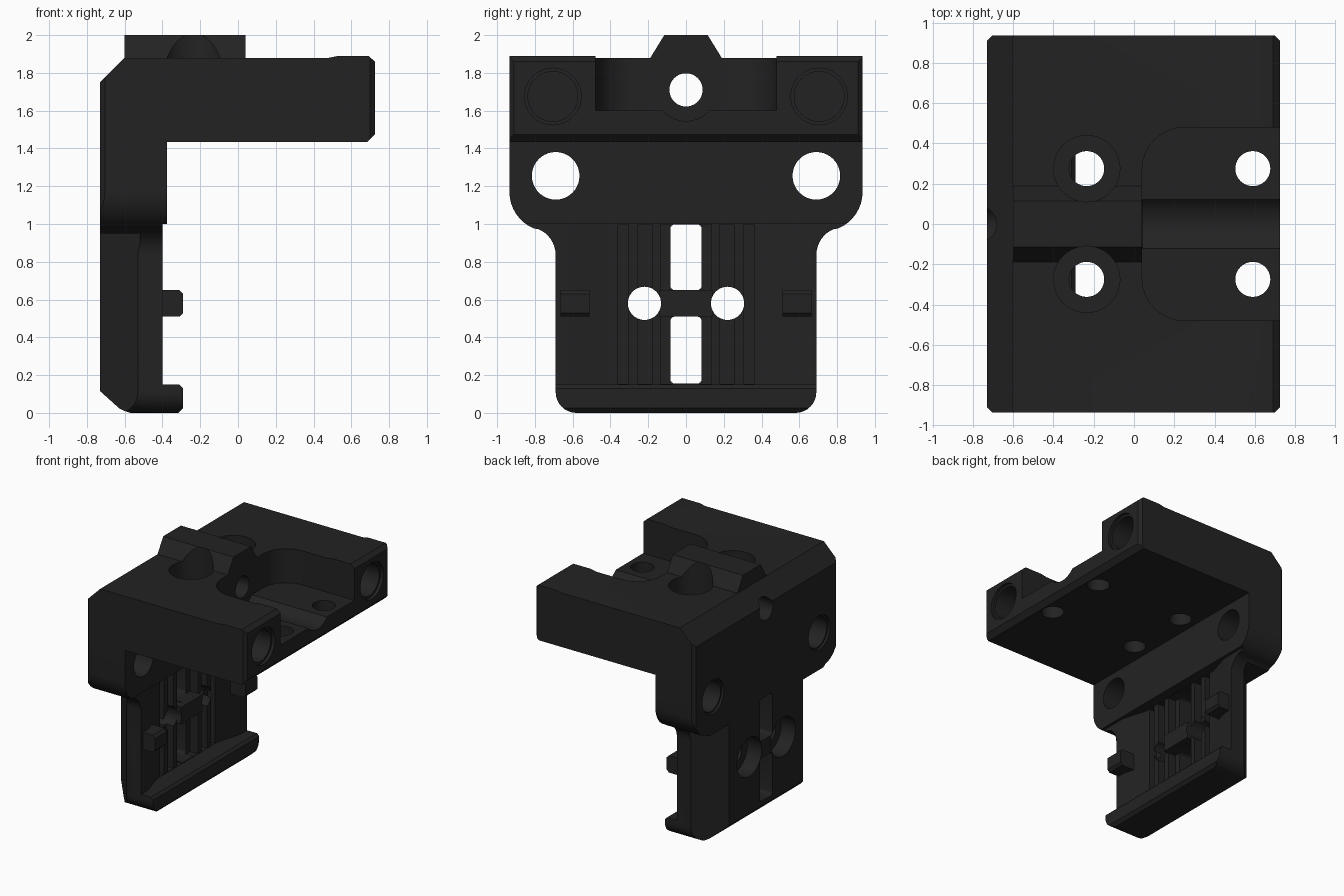
import bpy, bmesh, math
from mathutils import Vector

if "Cube" in bpy.data.objects:
    bpy.data.objects.remove(bpy.data.objects["Cube"])

mat = bpy.data.materials.new("charcoal plastic")
mat.diffuse_color = (0.0165, 0.0165, 0.0165, 1)
mat.use_nodes = True
mat.node_tree.nodes["Principled BSDF"].inputs["Base Color"].default_value = mat.diffuse_color


def prism(name, pts, axis, lo, hi):
    """Extrude a 2D outline along an axis: x uses (y,z), y uses (x,z), z uses (x,y)."""
    place = {'x': lambda a, b, t: (t, a, b), 'y': lambda a, b, t: (a, t, b),
             'z': lambda a, b, t: (a, b, t)}[axis]
    bm = bmesh.new()
    face = bm.faces.new([bm.verts.new(place(a, b, lo)) for a, b in pts])
    ext = bmesh.ops.extrude_face_region(bm, geom=[face])
    moved = [g for g in ext['geom'] if isinstance(g, bmesh.types.BMVert)]
    bmesh.ops.translate(bm, verts=moved, vec=Vector(place(0, 0, hi - lo)))
    bmesh.ops.recalc_face_normals(bm, faces=bm.faces)
    me = bpy.data.meshes.new(name)
    bm.to_mesh(me)
    bm.free()
    me.materials.append(mat)
    ob = bpy.data.objects.new(name, me)
    bpy.context.collection.objects.link(ob)
    return ob


def circle(a, b, r, n=40):
    return [(a + r * math.cos(2 * math.pi * i / n), b + r * math.sin(2 * math.pi * i / n))
            for i in range(n)]


def rect(a0, b0, a1, b1, r=0.0, n=8):
    if not r:
        return [(a0, b0), (a1, b0), (a1, b1), (a0, b1)]
    pts = []
    for k, (a, b) in enumerate([(a1 - r, b1 - r), (a0 + r, b1 - r), (a0 + r, b0 + r), (a1 - r, b0 + r)]):
        for i in range(n + 1):
            t = math.pi / 2 * (k + i / n)
            pts.append((a + r * math.cos(t), b + r * math.sin(t)))
    return pts


def boolean(target, other, op='DIFFERENCE'):
    """Apply a boolean and discard the helper."""
    m = target.modifiers.new("bool", 'BOOLEAN')
    m.operation, m.object, m.solver = op, other, 'EXACT'
    bpy.context.view_layer.objects.active = target
    bpy.ops.object.modifier_apply(modifier=m.name)
    bpy.data.objects.remove(other, do_unlink=True)


# L-shaped side profile with bottom lip
body = prism("bracket_body", [
    (-0.73, 1.75), (-0.60, 1.88), (0.48, 1.88), (0.53, 1.89), (0.69, 1.89), (0.725, 1.86),
    (0.725, 1.475), (0.685, 1.435), (-0.375, 1.435), (-0.375, 1.0), (-0.40, 1.0),
    (-0.40, 0.15), (-0.31, 0.15), (-0.29, 0.13), (-0.29, 0.025), (-0.315, 0.0),
    (-0.57, 0.0), (-0.60, 0.01), (-0.63, 0.025), (-0.73, 0.115)], 'y', -0.95, 0.95)

# Shouldered outline seen along x
half = [(0.935, 2.1), (0.935, 1.17)]
for i in range(1, 9):                      # convex shoulder
    t = -math.radians(68) * i / 8
    half.append((0.725 + 0.21 * math.cos(t), 1.17 + 0.21 * math.sin(t)))
for i in range(0, 9):                      # concave neck
    t = math.radians(112 + 68 * i / 8)
    half.append((0.84 + 0.15 * math.cos(t), 0.835 + 0.15 * math.sin(t)))
for i in range(0, 9):                      # rounded foot corner
    t = -math.pi / 2 * i / 8
    half.append((0.58 + 0.11 * math.cos(t), 0.11 + 0.11 * math.sin(t)))
boolean(body, prism("outline", half + [(-y, z) for y, z in reversed(half)], 'x', -1, 1), 'INTERSECT')

# Chamfered vertical edges
c = 0.025
boolean(body, prism("plan", [
    (-0.73, -0.935 + c), (-0.73 + c, -0.935), (0.725 - c, -0.935), (0.725, -0.935 + c),
    (0.725, 0.935 - c), (0.725 - c, 0.935), (-0.73 + c, 0.935), (-0.73, 0.935 - c)],
    'z', -0.1, 2.1), 'INTERSECT')

# Top ridge
boolean(body, prism("ridge", [(-0.195, 1.87), (0.195, 1.87), (0.115, 2.0), (-0.115, 2.0)],
                    'x', -0.60, 0.04), 'UNION')

# Recessed centre of the plate
boolean(body, prism("recess", [(-0.395, -0.62), (-0.46, -0.40), (-0.46, 0.40), (-0.395, 0.62),
                               (-0.385, 0.62), (-0.385, -0.62)], 'z', 0.15, 1.0))
# Cross bar between the slots
boolean(body, prism("bar", rect(-0.14, 0.51, 0.14, 0.65), 'x', -0.55, -0.42), 'UNION')

# Open pocket with a round groove in its floor
boolean(body, prism("pocket", rect(0.04, -0.48, 1.2, 0.48, 0.21), 'z', 1.60, 2.1))
boolean(body, prism("groove", circle(0, 1.71, 0.165), 'x', 0.041, 0.9))
# Cable hole along the arm
boolean(body, prism("cable_hole", circle(0, 1.71, 0.088), 'x', -0.9, 0.2))

for s in (-1, 1):
    # Vertical screw holes and counterbores
    boolean(body, prism("bore", circle(-0.235, s * 0.275, 0.165), 'z', 1.62, 2.1))
    boolean(body, prism("screw", circle(-0.235, s * 0.275, 0.087), 'z', 1.40, 1.7))
    boolean(body, prism("screw", circle(0.59, s * 0.275, 0.087), 'z', 1.3, 1.7))
    # Round sockets in the arm end
    boolean(body, prism("socket", circle(s * 0.705, 1.675, 0.15), 'x', 0.70, 0.9))
    boolean(body, prism("socket", circle(s * 0.705, 1.675, 0.132), 'x', 0.50, 0.71))
    # Large shoulder holes
    boolean(body, prism("shoulder_hole", circle(s * 0.69, 1.255, 0.126), 'x', -0.9, -0.2))
    boolean(body, prism("shoulder_rim", circle(s * 0.69, 1.255, 0.14), 'x', -0.9, -0.71))
    # Back corners of the lower plate
    boolean(body, prism("back_chamfer", [(-0.74, s * 0.47), (-0.52, s * 0.70), (-0.52, s * 0.80),
                                         (-0.74, s * 0.80)], 'z', -0.1, 0.95))
    # Vertical rib grooves
    for a, b in ((0.18, 0.255), (0.305, 0.36)):
        boolean(body, prism("rib_groove", rect(-0.53, min(s * a, s * b), -0.3, max(s * a, s * b)),
                            'z', 0.152, 0.998))
    for z0, z1 in ((0.152, 0.51), (0.65, 0.998)):
        boolean(body, prism("rib_groove", rect(min(s * .07, s * .135), z0, max(s * .07, s * .135), z1),
                            'x', -0.53, -0.3))
    # Plate screw holes, bored out at the back
    boolean(body, prism("plate_hole", circle(s * 0.22, 0.58, 0.088), 'x', -0.9, -0.2))
    boolean(body, prism("plate_bore", circle(s * 0.22, 0.58, 0.16), 'x', -0.9, -0.60))

# Centre slots
for z0, z1 in ((0.155, 0.51), (0.65, 0.998)):
    boolean(body, prism("slot", rect(-0.083, z0, 0.083, z1, 0.025, 4), 'x', -0.9, -0.2))

# Locating tabs
tabs = []
for s in (-1, 1):
    tabs.append(prism("locating_tab", [(-0.46, 0.51), (-0.31, 0.51), (-0.29, 0.53), (-0.29, 0.63),
                                       (-0.31, 0.65), (-0.46, 0.65)], 'y',
                      min(s * 0.51, s * 0.665), max(s * 0.51, s * 0.665)))

# Smooth the round walls, keep edges crisp
for ob in [body] + tabs:
    bpy.ops.object.select_all(action='DESELECT')
    ob.select_set(True)
    bpy.context.view_layer.objects.active = ob
    bpy.ops.object.shade_smooth_by_angle(angle=math.radians(25))
